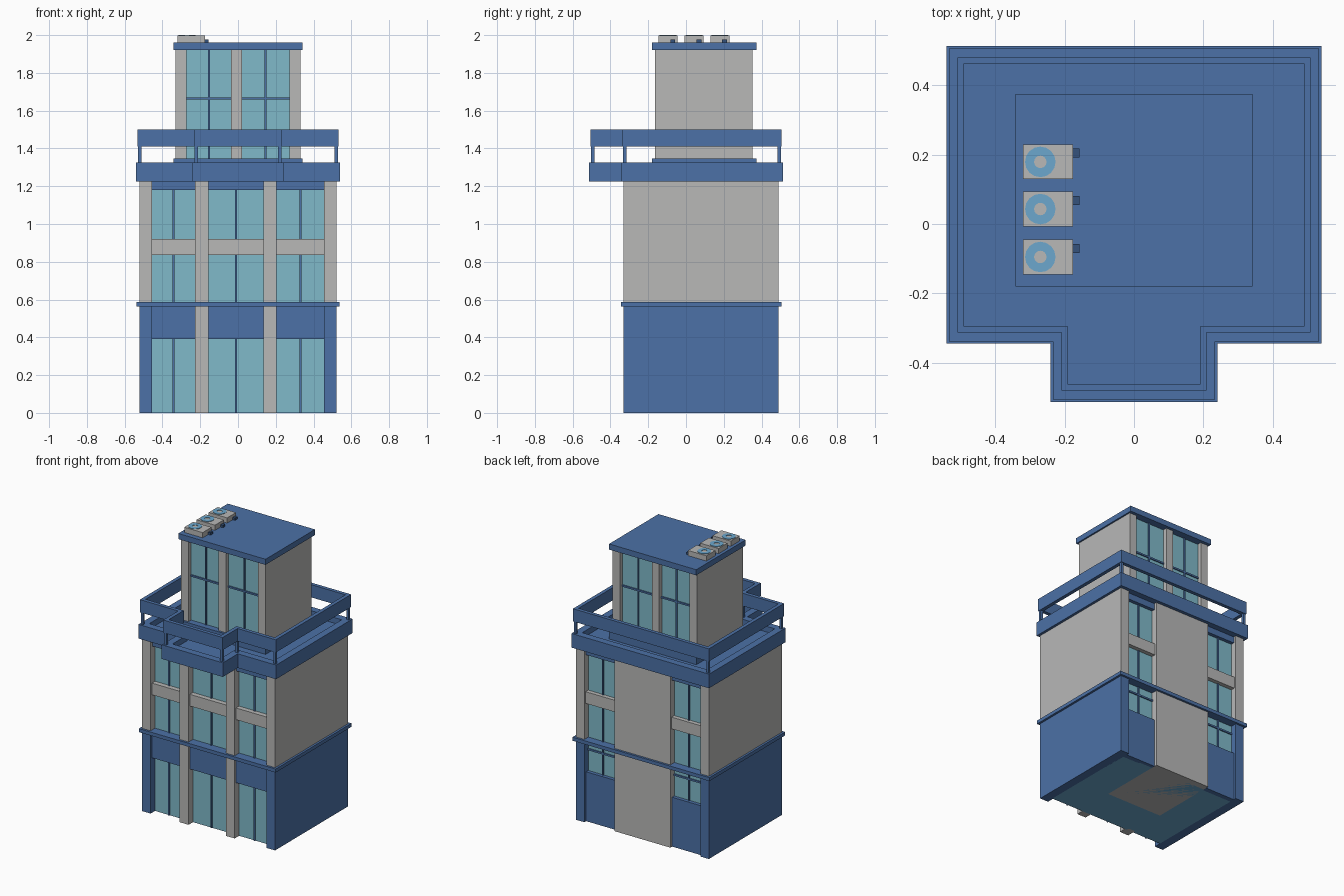
import bpy, bmesh, math
from mathutils import Matrix

if "Cube" in bpy.data.objects:
    bpy.data.objects.remove(bpy.data.objects["Cube"])


def material(name, rgb):
    m = bpy.data.materials.new(name)
    m.diffuse_color = (*rgb, 1)
    m.use_nodes = True
    m.node_tree.nodes["Principled BSDF"].inputs["Base Color"].default_value = m.diffuse_color
    return m


BLUE = material("blue paint", (0.072, 0.165, 0.385))
DARK = material("dark blue", (0.035, 0.085, 0.20))
GREY = material("grey plaster", (0.48, 0.48, 0.475))
GLASS = material("teal glass", (0.215, 0.49, 0.585))
SKY = material("light blue", (0.15, 0.39, 0.61))


def finish(name, bm, mat):
    bmesh.ops.recalc_face_normals(bm, faces=bm.faces)
    me = bpy.data.meshes.new(name)
    bm.to_mesh(me)
    bm.free()
    me.materials.append(mat)
    ob = bpy.data.objects.new(name, me)
    bpy.context.collection.objects.link(ob)
    return ob


def box(name, mat, x0, x1, y0, y1, z0, z1):
    bm = bmesh.new()
    bmesh.ops.create_cube(bm, size=1, matrix=Matrix.Translation(
        ((x0 + x1) / 2, (y0 + y1) / 2, (z0 + z1) / 2))
        @ Matrix.Diagonal((x1 - x0, y1 - y0, z1 - z0, 1)))
    return finish(name, bm, mat)


def outline(o):
    """T-shaped terrace outline, moved inward by o."""
    right = [(0.24 - o, -0.513 + o), (0.24 - o, -0.345 + o),
             (0.54 - o, -0.345 + o), (0.54 - o, 0.513 - o)]
    return right + [(-x, y) for x, y in reversed(right)]


def prism(name, mat, pts, z0, z1):
    bm = bmesh.new()
    f = bm.faces.new([bm.verts.new((x, y, z0)) for x, y in pts])
    ext = bmesh.ops.extrude_face_region(bm, geom=[f], use_keep_orig=True)
    for v in ext["geom"]:
        if isinstance(v, bmesh.types.BMVert):
            v.co.z = z1
    return finish(name, bm, mat)


def ring(name, mat, outer, inner, z0, z1):
    bm = bmesh.new()
    loops = [[bm.verts.new((x, y, z)) for x, y in pts]
             for pts, z in ((outer, z0), (outer, z1), (inner, z1), (inner, z0))]
    n = len(outer)
    for k in range(4):
        a, b = loops[k], loops[(k + 1) % 4]
        for i in range(n):
            j = (i + 1) % n
            bm.faces.new((a[i], a[j], b[j], b[i]))
    return finish(name, bm, mat)


YF, YB = -0.33, 0.49      # front and back of the main body
GF, GB = -0.28, 0.445     # glass planes
BAND0, BAND1, TOP = 0.562, 0.587, 1.225

# Main body: glass core, side walls, floor plate, dividing band
box("glass_core", GLASS, -0.46, 0.46, GF, GB, 0.004, TOP)
box("floor_plate", SKY, -0.46, 0.46, GF, GB, 0, 0.004)
for s in (-1, 1):
    xs = sorted((s * 0.455, s * 0.522))
    box("lower_side_wall", BLUE, *xs, YF, YB, 0, BAND0)
    box("upper_side_wall", GREY, *xs, YF, YB, BAND1, TOP)
box("band", BLUE, -0.537, 0.537, -0.345, 0.505, BAND0, BAND1)

# Front pillars
for x0, x1 in ((-0.227, -0.157), (0.135, 0.205)):
    box("front_pillar", GREY, x0, x1, YF, GF + 0.02, 0, BAND0)
    box("front_pillar_upper", GREY, x0, x1, YF, GF + 0.02, BAND1, TOP)

# Central back wall
box("back_wall", GREY, -0.22, 0.22, 0.0, YB, -0.0, BAND0)
box("back_wall_upper", GREY, -0.22, 0.22, 0.2, YB, BAND1, TOP)

# Front bays: lintel, spandrel, head strip, mullions
for x0, x1 in ((-0.455, -0.227), (-0.157, 0.135), (0.205, 0.455)):
    box("front_lintel", BLUE, x0, x1, YF + 0.015, GF + 0.01, 0.39, BAND0)
    box("front_spandrel", GREY, x0, x1, YF + 0.015, GF + 0.01, 0.837, 0.92)
    box("front_head", BLUE, x0, x1, YF + 0.02, GF + 0.01, 1.18, TOP)
    xm = (x0 + x1) / 2
    for z0, z1 in ((0, 0.39), (BAND1, 0.837), (0.92, 1.18)):
        box("front_mullion", BLUE, xm - 0.005, xm + 0.005, GF - 0.008, GF + 0.01, z0, z1)

# Back bays
for x0, x1 in ((-0.455, -0.22), (0.22, 0.455)):
    box("back_panel", BLUE, x0, x1, GB - 0.01, YB - 0.02, 0, 0.35)
    box("back_spandrel", GREY, x0, x1, GB - 0.01, YB - 0.015, 0.837, 0.92)
    box("back_head", BLUE, x0, x1, GB - 0.01, YB - 0.02, 1.18, TOP)
    box("back_transom", BLUE, x0, x1, GB - 0.01, GB + 0.008, 0.497, 0.509)
    xm = (x0 + x1) / 2
    for z0, z1 in ((0.35, BAND0), (BAND1, 0.837), (0.92, 1.18)):
        box("back_mullion", BLUE, xm - 0.005, xm + 0.005, GB - 0.01, GB + 0.008, z0, z1)

# Terrace: slab, parapet, posts, raised rail
prism("terrace_slab", BLUE, outline(0), TOP, 1.285)
ring("terrace_parapet", BLUE, outline(0), outline(0.05), 1.285, 1.325)
ring("terrace_rail", BLUE, outline(0.007), outline(0.033), 1.41, 1.5)
for x, y in outline(0.02):
    box("rail_post", BLUE, x - 0.009, x + 0.009, y - 0.009, y + 0.009, 1.325, 1.41)

# Tower: plinth, glass core, walls, roof
TF, TB = -0.165, 0.352
box("tower_plinth", BLUE, -0.342, 0.342, -0.18, 0.372, 1.285, 1.347)
box("tower_glass", GLASS, -0.28, 0.28, TF + 0.03, TB - 0.03, 1.347, 1.92)
for s in (-1, 1):
    box("tower_side_wall", GREY, *sorted((s * 0.273, s * 0.331)), TF, TB, 1.347, 1.92)
box("tower_roof", BLUE, -0.342, 0.342, -0.18, 0.374, 1.92, 1.96)
for yo, yg in ((TF, TF + 0.03), (TB, TB - 0.03)):
    d = 0.008 if yo > yg else -0.008
    ys = sorted((yo, yg - d))
    yt = sorted((yg + d, yg - d))
    box("tower_pillar", GREY, -0.036, 0.02, *ys, 1.347, 1.92)
    for x0, x1 in ((-0.273, -0.036), (0.02, 0.273)):
        xm = (x0 + x1) / 2
        box("tower_mullion", BLUE, xm - 0.005, xm + 0.005, *yt, 1.347, 1.92)
        box("tower_transom", BLUE, x0, x1, *yt, 1.659, 1.671)

# Rooftop cooling units with fan ring and pipe stub
for y in (0.179, 0.043, -0.095):
    box("cooling_unit", GREY, -0.32, -0.176, y - 0.05, y + 0.05, 1.96, 1.997)
    circ = [[(-0.27 + r * math.cos(math.tau * i / 16), y + r * math.sin(math.tau * i / 16))
             for i in range(16)] for r in (0.044, 0.018)]
    ring("fan_ring", SKY, *circ, 1.994, 2.0)
    box("pipe_stub", DARK, -0.178, -0.157, y + 0.012, y + 0.038, 1.96, 1.977)
